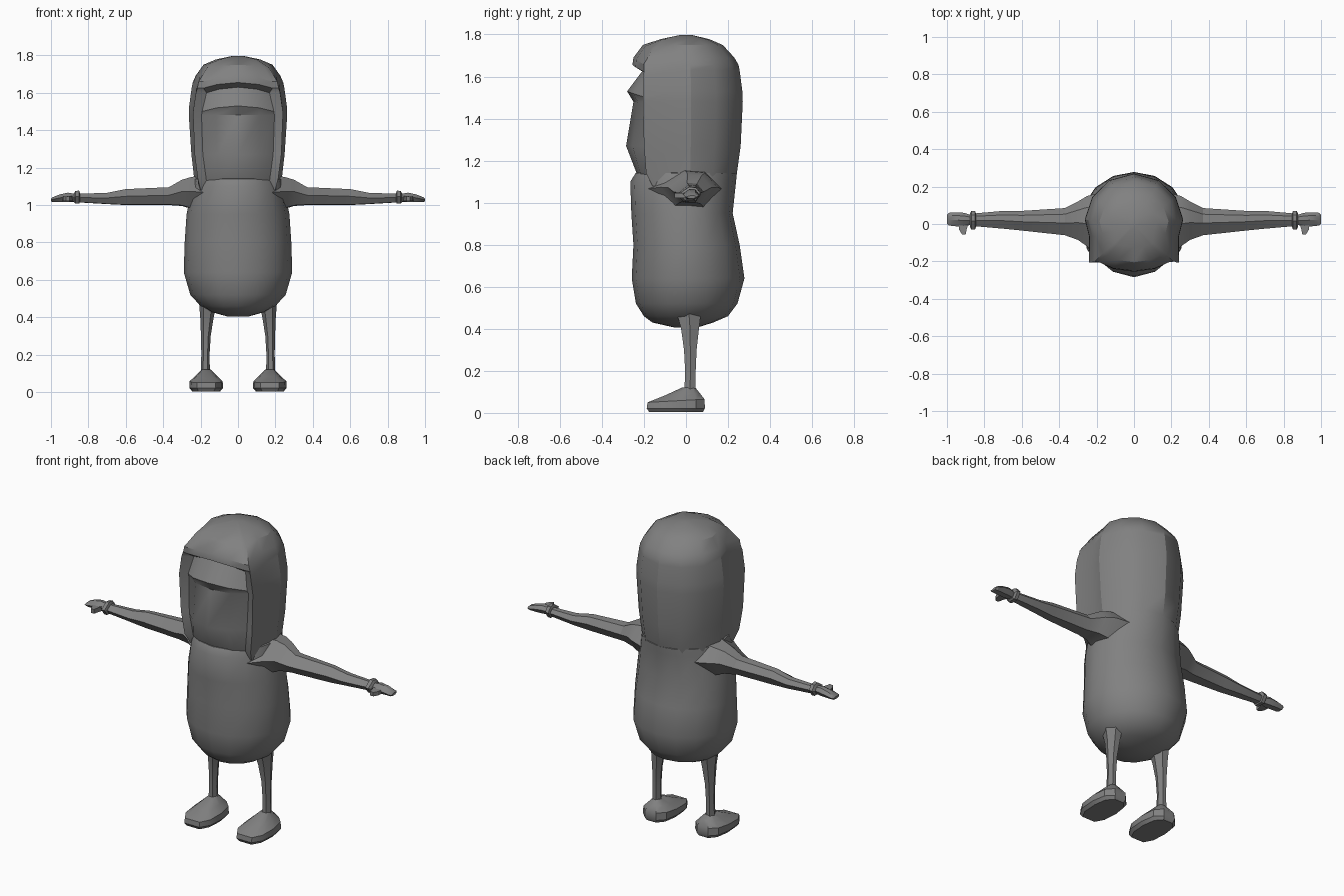
import bpy, bmesh, math

grey = bpy.data.materials.new("dark_grey")
grey.diffuse_color = (0.22, 0.22, 0.22, 1)


def loft(name, rings, angle=40):
    """Skin a list of equal-length closed rings and cap both ends."""
    bm = bmesh.new()
    rows = [[bm.verts.new(p) for p in ring] for ring in rings]
    n = len(rows[0])
    for a, b in zip(rows, rows[1:]):
        for i in range(n):
            j = (i + 1) % n
            bm.faces.new((a[i], a[j], b[j], b[i]))
    bm.faces.new(rows[0][::-1])
    bm.faces.new(rows[-1])
    bmesh.ops.recalc_face_normals(bm, faces=bm.faces)
    me = bpy.data.meshes.new(name)
    bm.to_mesh(me)
    bm.free()
    me.materials.append(grey)
    ob = bpy.data.objects.new(name, me)
    bpy.context.collection.objects.link(ob)
    bpy.ops.object.select_all(action='DESELECT')
    ob.select_set(True)
    bpy.context.view_layer.objects.active = ob
    bpy.ops.object.shade_smooth_by_angle(angle=math.radians(angle))
    return ob


def pair(name, rings, angle=40):
    """Right part plus its mirrored left twin."""
    loft(name + "_right", rings, angle)
    loft(name + "_left", [[(-x, y, z) for x, y, z in r] for r in rings], angle)


# Body: plain oval rings (z, half width, front y, back y)
def oval(z, rx, yf, yb, n=16):
    pts = []
    for i in range(n):
        a = 2 * math.pi * i / n
        c = math.cos(a)
        pts.append((rx * math.sin(a), -c * (-yf if c > 0 else yb), z))
    return pts


body = [(0.405, 0.06, -0.05, 0.05), (0.43, 0.15, -0.16, 0.13), (0.46, 0.20, -0.20, 0.20),
        (0.52, 0.255, -0.238, 0.245), (0.64, 0.29, -0.258, 0.278), (0.80, 0.285, -0.25, 0.255),
        (0.95, 0.275, -0.26, 0.222), (1.10, 0.245, -0.265, 0.238), (1.14, 0.235, -0.24, 0.242),
        (1.15, 0.20, -0.18, 0.20)]
loft("body", [oval(*r) for r in body])


# Head: hood around the back and sides, face panel set into the front
def head_ring(z, rx, yb, cx, cy, fw, fe, yf, dip):
    half = [(0, yf, z), (fw * 0.6, yf + (fe - yf) * 0.3, z - dip * 0.35),
            (fw, fe, z - dip), (cx, cy, z - dip)]
    half += [(rx * math.cos(a), (yb if a > 0 else -cy * 0.8) * math.sin(a), z)
             for a in (math.radians(d) for d in (-25, 5, 32, 60))]
    back = (0, yb, z)
    return half + [back] + [(-x, y, zz) for x, y, zz in half[:0:-1]]


head = [  # z, half width, back y, hood edge x/y, face half width, face edge y, face y, dip
    (1.08, 0.235, 0.225, 0.20, -0.16, 0.165, -0.155, -0.21, 0),
    (1.14, 0.235, 0.242, 0.215, -0.19, 0.17, -0.175, -0.235, 0),
    (1.27, 0.25, 0.26, 0.232, -0.20, 0.188, -0.185, -0.285, 0),
    (1.48, 0.264, 0.27, 0.24, -0.205, 0.195, -0.18, -0.25, 0.0),
    (1.53, 0.262, 0.268, 0.24, -0.205, 0.192, -0.19, -0.28, 0.03),
    (1.63, 0.248, 0.255, 0.225, -0.205, 0.168, -0.17, -0.205, 0.03),
    (1.655, 0.243, 0.25, 0.218, -0.20, 0.185, -0.205, -0.255, 0.03),
    (1.69, 0.228, 0.23, 0.21, -0.20, 0.185, -0.205, -0.25, 0.03),
    (1.75, 0.185, 0.175, 0.165, -0.155, 0.14, -0.165, -0.205, 0.015),
    (1.778, 0.12, 0.11, 0.10, -0.10, 0.09, -0.11, -0.12, 0),
    (1.797, 0.03, 0.03, 0.025, -0.025, 0.02, -0.03, -0.03, 0)]
loft("hooded_head", [head_ring(*r) for r in head], 30)


# Arms: six-sided sections (x, front y, back y, bottom z, top z)
def arm_ring(x, y0, y1, z0, z1):
    m, w, zm = (y0 + y1) / 2, (y1 - y0) / 2, (z0 + z1) / 2
    return [(x, m + w * a, zm + (z1 - z0) / 2 * b) for a, b in
            ((-1, 0.1), (-0.5, -0.95), (0.5, -1), (1, 0.1), (0.55, 0.9), (-0.1, 1))]


arm = [(0.17, -0.19, 0.17, 0.95, 1.16), (0.25, -0.12, 0.15, 0.98, 1.15),
       (0.30, -0.085, 0.12, 0.995, 1.135), (0.37, -0.06, 0.085, 1.0, 1.095),
       (0.60, -0.035, 0.07, 1.0, 1.085), (0.70, -0.025, 0.07, 1.005, 1.065),
       (0.87, -0.01, 0.055, 1.015, 1.06)]
pair("arm", [arm_ring(*r) for r in arm], 25)

# Cuffs, hands and thumbs
pair("cuff", [arm_ring(*r) for r in
     ((0.845, -0.015, 0.055, 1.015, 1.065), (0.85, -0.03, 0.07, 1.007, 1.077),
      (0.87, -0.03, 0.07, 1.007, 1.075), (0.878, -0.015, 0.055, 1.015, 1.06))], 25)
pair("hand", [arm_ring(*r) for r in
     ((0.86, 0.0, 0.045, 1.018, 1.058), (0.91, -0.015, 0.06, 1.016, 1.066),
      (0.955, -0.012, 0.062, 1.016, 1.056), (0.99, -0.008, 0.06, 1.016, 1.042),
      (1.0, 0.0, 0.05, 1.02, 1.034))], 25)
pair("thumb", [[(x - w, y, 1.022), (x + w, y, 1.022), (x + w, y, 1.045), (x - w, y, 1.048)]
     for x, y, w in ((0.91, 0.01, 0.028), (0.915, -0.03, 0.02), (0.91, -0.055, 0.01))], 25)


# Legs: thin tapering posts (z, inner x, outer x, front y, back y)
def leg_ring(z, x0, x1, y0, y1, n=6):
    cx, cy = (x0 + x1) / 2, (y0 + y1) / 2
    return [(cx + (x1 - x0) / 2 * math.cos(t), cy + (y1 - y0) / 2 * math.sin(t), z)
            for t in (2 * math.pi * i / n for i in range(n))]


leg = [(0.09, 0.15, 0.20, -0.012, 0.05), (0.20, 0.152, 0.196, -0.008, 0.05),
       (0.30, 0.146, 0.198, -0.014, 0.055), (0.40, 0.13, 0.202, -0.03, 0.068),
       (0.50, 0.11, 0.21, -0.06, 0.085)]
pair("leg", [leg_ring(*r) for r in leg], 30)


# Feet: long rounded shoes, high at the heel and low at the toe
def foot_ring(z, w, y0, y1, toe_drop=0):
    return [(0.17 + w * a, y0 + (y1 - y0) * t, z - toe_drop * (1 - t)) for a, t in
            ((-0.55, 0), (0.55, 0), (0.92, 0.2), (1, 0.55), (0.85, 0.85), (0.4, 1),
             (-0.4, 1), (-0.85, 0.85), (-1, 0.55), (-0.92, 0.2))]


foot = [(0.004, 0.075, -0.175, 0.08), (0.022, 0.09, -0.187, 0.09),
        (0.065, 0.088, -0.183, 0.088, 0.015), (0.095, 0.055, -0.10, 0.065, 0.012),
        (0.12, 0.024, -0.02, 0.045, 0)]
pair("foot", [foot_ring(*r) for r in foot], 35)
